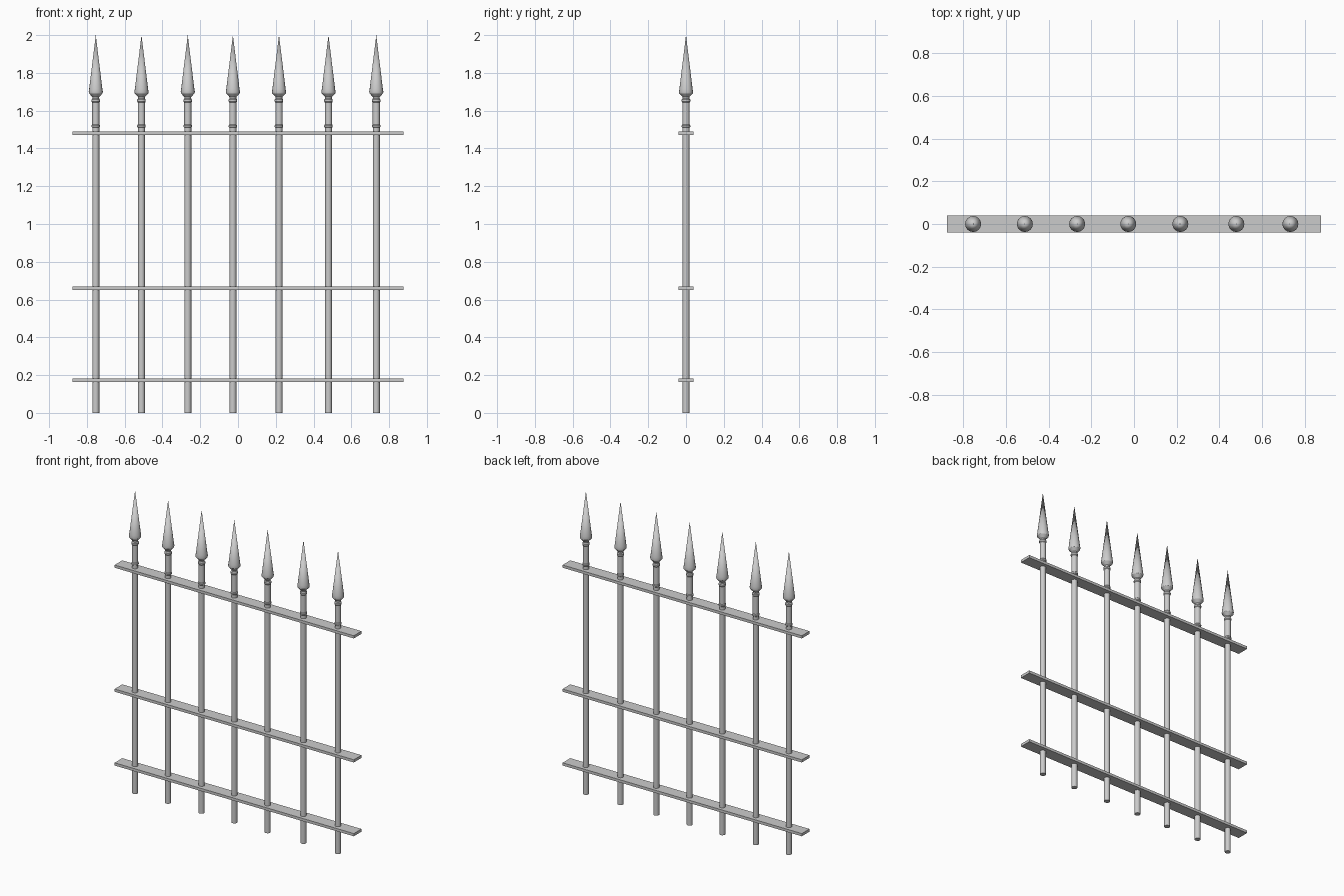
import bpy, bmesh, math

if "Cube" in bpy.data.objects:
    bpy.data.objects.remove(bpy.data.objects["Cube"])

SIDES = 16
POST_X = [-0.753, -0.511, -0.266, -0.027, 0.217, 0.479, 0.732]
RAIL_Z = [0.172, 0.66, 1.48]


def finish(bm, name):
    bmesh.ops.recalc_face_normals(bm, faces=bm.faces)
    me = bpy.data.meshes.new(name)
    bm.to_mesh(me)
    bm.free()
    ob = bpy.data.objects.new(name, me)
    bpy.context.collection.objects.link(ob)
    return ob


def lathe(name, profile):
    """Revolve (radius, z) points around z; ends are capped, radius 0 is a tip."""
    bm = bmesh.new()
    rings = []
    for r, z in profile:
        if r == 0:
            rings.append([bm.verts.new((0, 0, z))] * SIDES)
        else:
            rings.append([bm.verts.new((r * math.cos(2 * math.pi * i / SIDES),
                                        r * math.sin(2 * math.pi * i / SIDES), z))
                          for i in range(SIDES)])
    for a, b in zip(rings, rings[1:]):
        for i in range(SIDES):
            j = (i + 1) % SIDES
            bm.faces.new(list(dict.fromkeys([a[i], a[j], b[j], b[i]])))
    for (r, z), ring in zip(profile, rings):
        if r and z in (profile[0][1], profile[-1][1]):
            bm.faces.new(ring)
    ob = finish(bm, name)
    bpy.ops.object.select_all(action='DESELECT')
    ob.select_set(True)
    bpy.context.view_layer.objects.active = ob
    bpy.ops.object.shade_smooth_by_angle(angle=math.radians(30))
    return ob


# Round bar, then a collared socket and spear point on top
bar = lathe("bar", [(0.0185, 0), (0.0185, 1.515)])
spear = lathe("spear_point", [
    (0.0185, 1.51), (0.0225, 1.514), (0.0225, 1.522), (0.019, 1.527),
    (0.019, 1.643), (0.0225, 1.648), (0.0225, 1.658), (0.018, 1.664),
    (0.018, 1.672), (0.036, 1.692), (0.0375, 1.70), (0.035, 1.715),
    (0, 2.0)])

# Repeat along the fence
for part in (bar, spear):
    part.location.x = POST_X[0]
    for x in POST_X[1:]:
        copy = part.copy()
        copy.location.x = x
        bpy.context.collection.objects.link(copy)

# Flat horizontal rails
for z in RAIL_Z:
    bm = bmesh.new()
    bmesh.ops.create_cube(bm, size=1)
    bmesh.ops.scale(bm, vec=(1.75, 0.08, 0.018), verts=bm.verts)
    rail = finish(bm, "rail")
    rail.location.z = z
